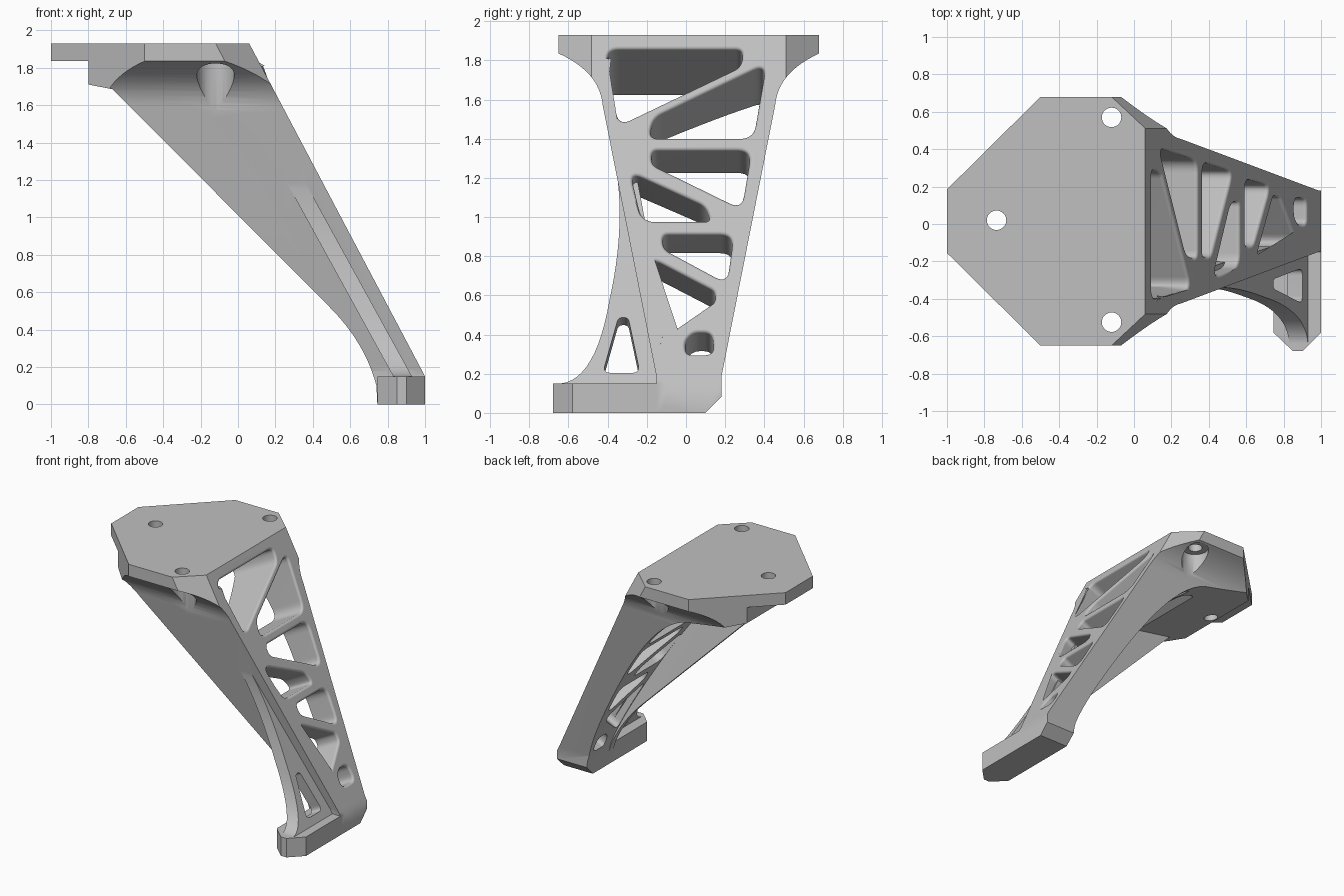
import bpy, bmesh
from mathutils import Vector

if "Cube" in bpy.data.objects:
    bpy.data.objects.remove(bpy.data.objects["Cube"], do_unlink=True)

SHADE = (0.53, 0.53, 0.53, 1)
grey = bpy.data.materials.new("plain grey")
grey.use_nodes = True
grey.diffuse_color = SHADE
grey.node_tree.nodes["Principled BSDF"].inputs["Base Color"].default_value = SHADE

LEAN = 0.528   # x run of the sloped face per unit of height
MID = 0.015    # y of the tapered body's centre plane


def slope(z):
    """x of the sloped face at a height."""
    return 1 - LEAN * (z - 0.15)


def prism(name, pts, start, end):
    """Solid between two mappings of one 2D outline."""
    bm = bmesh.new()
    a = [bm.verts.new(start(*p)) for p in pts]
    b = [bm.verts.new(end(*p)) for p in pts]
    bm.faces.new(a)
    bm.faces.new(b[::-1])
    for i in range(len(pts)):
        j = (i + 1) % len(pts)
        bm.faces.new((a[j], a[i], b[i], b[j]))
    bmesh.ops.recalc_face_normals(bm, faces=bm.faces)
    me = bpy.data.meshes.new(name)
    bm.to_mesh(me)
    bm.free()
    me.materials.append(grey)
    ob = bpy.data.objects.new(name, me)
    bpy.context.collection.objects.link(ob)
    return ob


def bend(p0, c, p1, n=12):
    """Points of a quadratic curve."""
    p0, c, p1 = Vector(p0), Vector(c), Vector(p1)
    return [tuple(p0 * (1 - t) ** 2 + c * 2 * t * (1 - t) + p1 * t * t)
            for t in (i / n for i in range(n + 1))]


def rounded(pts, r):
    """Outline with every corner rounded."""
    out = []
    for i, p in enumerate(pts):
        p, a, b = Vector(p), Vector(pts[i - 1]), Vector(pts[(i + 1) % len(pts)])
        u, v = a - p, b - p
        cut = min(r, u.length * 0.45, v.length * 0.45)
        out += bend(p + u.normalized() * cut, p, p + v.normalized() * cut, 7)
    return out


def combine(ob, other, op):
    m = ob.modifiers.new("cut", 'BOOLEAN')
    m.operation, m.object, m.solver = op, other, 'EXACT'
    bpy.ops.object.select_all(action='DESELECT')
    bpy.context.view_layer.objects.active = ob
    ob.select_set(True)
    bpy.ops.object.modifier_apply(modifier=m.name)
    bpy.data.objects.remove(other, do_unlink=True)


def cylinder(x, y, r, z0, z1):
    bpy.ops.mesh.primitive_cylinder_add(vertices=40, radius=r, depth=z1 - z0,
                                        location=(x, y, (z0 + z1) / 2))
    ob = bpy.context.object
    ob.data.materials.append(grey)
    return ob


# Plate outline: upright corners at one end, leaning corners along the slope
plate = [(-1, 0.17), (-0.5, 0.665), (-0.12, 0.665), (0.59, 0)]
plate += [(x, -y) for x, y in plate[2::-1]]


def at_height(h):
    return lambda x, y: (x + (LEAN * (1.93 - h) if x > -0.3 else 0), y + MID, h)


def shell(name, back, width):
    """Side profile with the given back edge, trimmed to a width and to the plate."""
    side = [(-1, 1.93), (-1, 1.835), (-0.8, 1.835), (-0.8, 1.71), (-0.67, 1.685),
            *back, (0.745, 0), (1, 0), (1, 0.15), (0.06, 1.93)]
    ob = prism(name, side, lambda x, z: (x, -0.9, z), lambda x, z: (x, 0.9, z))
    combine(ob, prism("width", width, lambda y, z: (-2, y, z), lambda y, z: (2, y, z)),
            'INTERSECT')
    combine(ob, prism("outline", plate, at_height(-0.2), at_height(2.05)), 'INTERSECT')
    return ob


# Main slab: tapered, with flared flanges and a back that sweeps under the plate
flare = bend((0.665, 1.835), (0.455, 1.74), (0.44, 1.57))
half = [(0.665, 2.1), *flare, (0.165, 0.18)]
near_edge = [(MID - y, z) for y, z in half[::-1]]
slab_width = [(MID + y, z) for y, z in half]
slab_width += [(0.18, 0.08), (0.10, 0), (0.10, -0.1), (MID - 0.165, -0.1), *near_edge]
slab_back = bend((-0.33, 1.62), (-0.024, 1.56), (0.41, 0.81), 20) + \
    bend((0.41, 0.81), (0.71, 0.3), (0.74, 0.1))[1:]
bracket = shell("bracket", slab_back, slab_width)

# Lightening pockets square to the sloped face
pockets = [
    [(-0.41, 1.86), (0.295, 1.86), (0.28, 1.77), (-0.345, 1.47)],
    [(0.41, 1.785), (0.345, 1.405), (-0.19, 1.405), (-0.165, 1.51)],
    [(-0.175, 1.345), (0.335, 1.345), (0.285, 1.045), (-0.175, 1.27)],
    [(-0.285, 1.235), (0.1, 1.06), (0.13, 0.98), (-0.225, 0.98)],
    [(-0.12, 0.915), (0.245, 0.915), (0.21, 0.665), (-0.115, 0.84)],
    [(-0.185, 0.8), (0.15, 0.625), (0.15, 0.57), (-0.11, 0.39)],
    [(-0.005, 0.37), (0.04, 0.415), (0.135, 0.415), (0.145, 0.3), (0.0, 0.3)],
]


def along_normal(d):
    """Carry an outline from the sloped face a distance in or out."""
    return lambda y, z: (slope(z) + d, y, z + LEAN * d)


for p in pockets:
    combine(bracket, prism("pocket", rounded(p, 0.07), along_normal(0.3), along_normal(-0.8)),
            'DIFFERENCE')

# Thin side wall filling the space behind the slab
wall_back = bend((0.49, 0.52), (0.68, 0.33), (0.74, 0.1))
wall_width = near_edge + [(-0.43, 2.1), (-0.37, 1.57), (-0.095, 0.18), (-0.095, -0.1),
                          (MID - 0.165, -0.1)]
wall_width = wall_width[-1:] + wall_width[:-1]
combine(bracket, shell("side_wall", wall_back, wall_width), 'UNION')

# Side foot
foot = [(0.745, 0.05), (0.745, -0.58), (0.85, -0.68), (0.9, -0.68), (1, -0.58), (1, 0.05)]
combine(bracket, prism("foot", foot, lambda x, y: (x, y, 0), lambda x, y: (x, y, 0.15)),
        'UNION')

# Curved web between foot and body, with a window
sweep = bend((-0.64, 0.15), (-0.46, 0.17), (-0.39, 0.58)) + \
    bend((-0.39, 0.58), (-0.315, 0.92), (-0.35, 1.2))[1:]
web = prism("web", [(-0.56, 0.1), *sweep, (-0.25, 1.2), (-0.12, 0.5), (-0.12, 0.1)],
            lambda y, z: (0.93 - (z - 0.15) * 0.55, y, z),
            lambda y, z: (0.83 - (z - 0.15) * 0.55, y, z))
window = rounded([(-0.425, 0.205), (-0.235, 0.205), (-0.295, 0.49), (-0.345, 0.49)], 0.04)
combine(web, prism("window", window, lambda y, z: (slope(z) + 0.13, y, z + 0.1),
                   lambda y, z: (slope(z) - 0.27, y, z - 0.1)), 'DIFFERENCE')
combine(bracket, web, 'UNION')

# Screw holes, with access bores under the two flanges
for x, y in ((-0.12, 0.57), (-0.12, -0.525), (-0.735, 0.02)):
    combine(bracket, cylinder(x, y, 0.052, 1.6, 2.1), 'DIFFERENCE')
    if x > -0.5:
        combine(bracket, cylinder(x, y, 0.1, 1.3, 1.832), 'DIFFERENCE')


# Soft rims on the pocket mouths
def on_mouth(v):
    y, z = v.co.y - MID, v.co.z
    return (abs(v.co.x - slope(z)) < 0.003 and 0.22 < z < 1.9
            and abs(y) < 0.165 + 0.198 * (z - 0.18) - 0.02)


bm = bmesh.new()
bm.from_mesh(bracket.data)
rims = [e for e in bm.edges if all(on_mouth(v) for v in e.verts)
        and len(e.link_faces) == 2 and e.calc_face_angle(0) > 0.5]
bmesh.ops.bevel(bm, geom=rims, offset=0.018, offset_type='OFFSET', segments=3,
                profile=0.5, affect='EDGES', loop_slide=True)
bm.to_mesh(bracket.data)
bm.free()

# Smooth rounds, crisp edges
bpy.ops.object.select_all(action='DESELECT')
bpy.context.view_layer.objects.active = bracket
bracket.select_set(True)
bpy.ops.object.shade_smooth_by_angle(angle=0.6)
normals = bracket.modifiers.new("flat faces", 'WEIGHTED_NORMAL')
normals.keep_sharp = True
